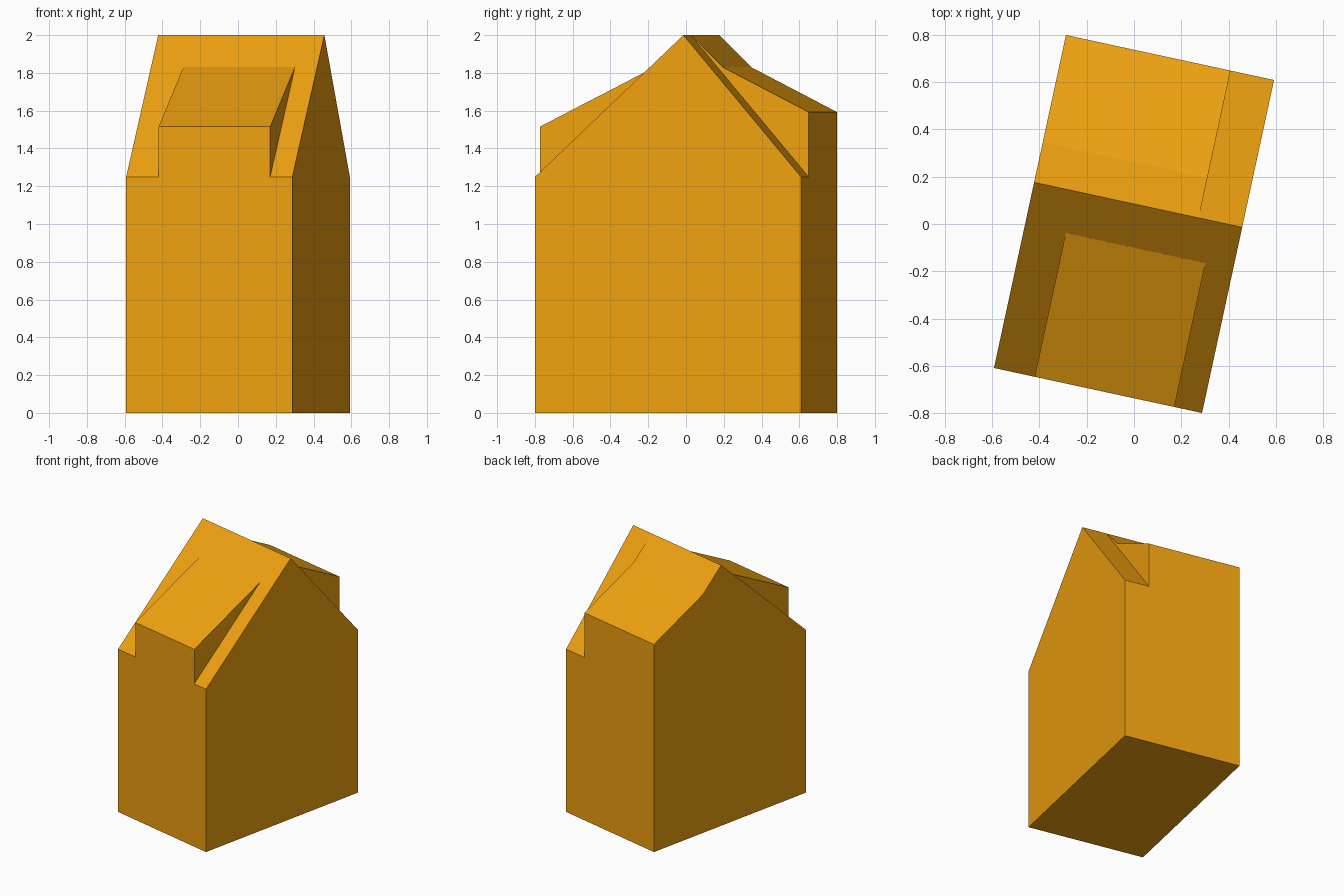
import bpy, bmesh, math

if "Cube" in bpy.data.objects:
    bpy.data.objects.remove(bpy.data.objects["Cube"])

ANGLE = math.radians(-12.2)   # the house is turned on its plot
HALF_W, HALF_D = 0.45, 0.72
RIDGE = 0.083                 # ridge sits behind the middle
EAVE, TOP = 1.25, 2.0

mat = bpy.data.materials.new("orange")
mat.diffuse_color = (0.87, 0.36, 0.005, 1)
mat.use_nodes = True
mat.node_tree.nodes["Principled BSDF"].inputs["Base Color"].default_value = mat.diffuse_color


def prism(name, profile, u0, u1):
    """Extrude a (depth, height) profile across the house from u0 to u1."""
    bm = bmesh.new()
    face = bm.faces.new([bm.verts.new((u0, v, z)) for v, z in profile])
    new = bmesh.ops.extrude_face_region(bm, geom=[face])["geom"]
    bmesh.ops.translate(bm, vec=(u1 - u0, 0, 0),
                        verts=[g for g in new if isinstance(g, bmesh.types.BMVert)])
    bmesh.ops.recalc_face_normals(bm, faces=bm.faces)
    me = bpy.data.meshes.new(name)
    bm.to_mesh(me)
    bm.free()
    me.materials.append(mat)
    ob = bpy.data.objects.new(name, me)
    ob.rotation_euler.z = ANGLE
    bpy.context.collection.objects.link(ob)
    return ob


# Main body with gable roof
house = prism("house", [(-HALF_D, 0), (HALF_D, 0), (HALF_D, EAVE),
                        (RIDGE, TOP), (-HALF_D, EAVE)], -HALF_W, HALF_W)

# Front shed dormer, and bent back dormer flush with the left gable
dormers = [
    prism("front_dormer", [(-HALF_D, 0), (0, 0), (0, 1.8), (-0.098, 1.831),
                           (-HALF_D, 1.515)], -0.274, 0.33),
    prism("back_dormer", [(RIDGE, 0), (HALF_D, 0), (HALF_D, 1.593),
                          (0.256, 1.83), (RIDGE, TOP)], -HALF_W, 0.262),
]

# Merge the dormers into the body
for d in dormers:
    d.hide_render = True
    d.hide_set(True)
    mod = house.modifiers.new("join_" + d.name, "BOOLEAN")
    mod.operation, mod.solver, mod.object = "UNION", "EXACT", d
